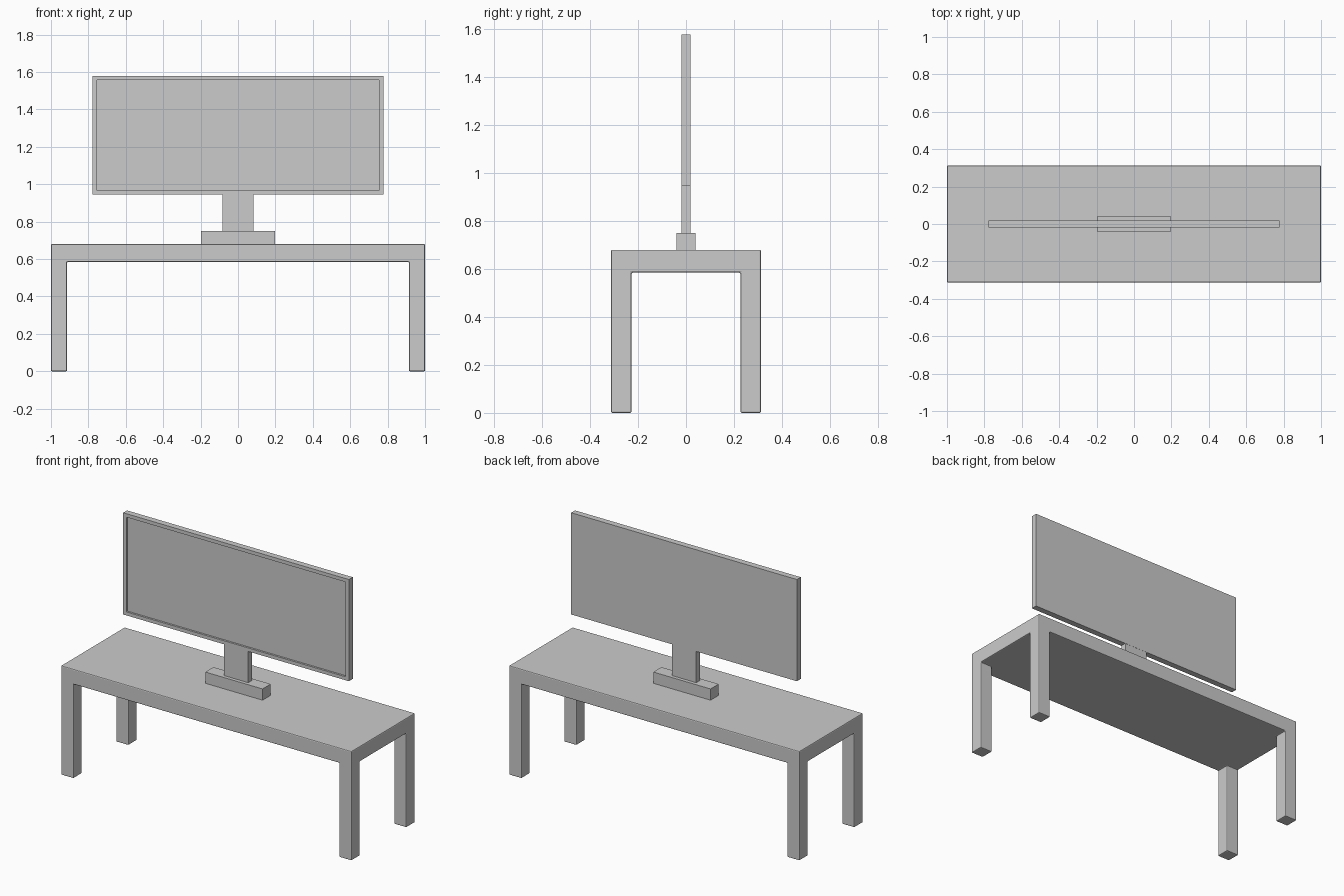
import bpy, bmesh

if "Cube" in bpy.data.objects:
    bpy.data.objects.remove(bpy.data.objects["Cube"])


def add_object(name, bm, bevel=0.0):
    bmesh.ops.recalc_face_normals(bm, faces=bm.faces[:])
    mesh = bpy.data.meshes.new(name)
    bm.to_mesh(mesh)
    bm.free()
    obj = bpy.data.objects.new(name, mesh)
    bpy.context.collection.objects.link(obj)
    if bevel:
        mod = obj.modifiers.new("Edge bevel", 'BEVEL')
        mod.width = bevel
        mod.segments = 2
        mod.limit_method = 'ANGLE'
    return obj


def box_mesh(hx, hy, z0, z1):
    bm = bmesh.new()
    bmesh.ops.create_cube(bm, size=1)
    for v in bm.verts:
        v.co = (v.co.x * 2 * hx, v.co.y * 2 * hy, z0 + (v.co.z + 0.5) * (z1 - z0))
    return bm


# Table: slab cut into a grid, corner cells extruded down as legs
HX, HY, LEG = 1.0, 0.313, 0.086
bm = box_mesh(HX, HY, 0.585, 0.68)
for axis, pos in ((0, HX - LEG), (0, LEG - HX), (1, HY - LEG), (1, LEG - HY)):
    co, no = [0, 0, 0], [0, 0, 0]
    co[axis], no[axis] = pos, 1
    bmesh.ops.bisect_plane(bm, geom=bm.verts[:] + bm.edges[:] + bm.faces[:],
                           plane_co=co, plane_no=no)
bm.normal_update()
corners = []
for f in bm.faces:
    c = f.calc_center_median()
    if f.normal.z < -0.9 and abs(c.x) > HX - LEG and abs(c.y) > HY - LEG:
        corners.append(f)
for f in corners:
    leg = bmesh.ops.extrude_discrete_faces(bm, faces=[f])["faces"][0]
    for v in leg.verts:
        v.co.z = 0
bmesh.ops.remove_doubles(bm, verts=bm.verts[:], dist=1e-5)
add_object("table", bm, bevel=0.006)

# Stand base and neck
add_object("stand_base", box_mesh(0.197, 0.04, 0.68, 0.75))
add_object("stand_neck", box_mesh(0.083, 0.018, 0.75, 0.95))

# Monitor: thin panel with the screen recessed behind a frame
bm = box_mesh(0.777, 0.019, 0.945, 1.578)
bm.normal_update()
front = [f for f in bm.faces if f.normal.y < -0.9]
bmesh.ops.inset_region(bm, faces=front, thickness=0.031)
screen = bmesh.ops.extrude_face_region(bm, geom=front)
bmesh.ops.translate(bm, vec=(0, 0.012, 0),
                    verts=[g for g in screen["geom"] if isinstance(g, bmesh.types.BMVert)])
bmesh.ops.delete(bm, geom=[f for f in front if f.is_valid], context='FACES_ONLY')
add_object("monitor", bm)
